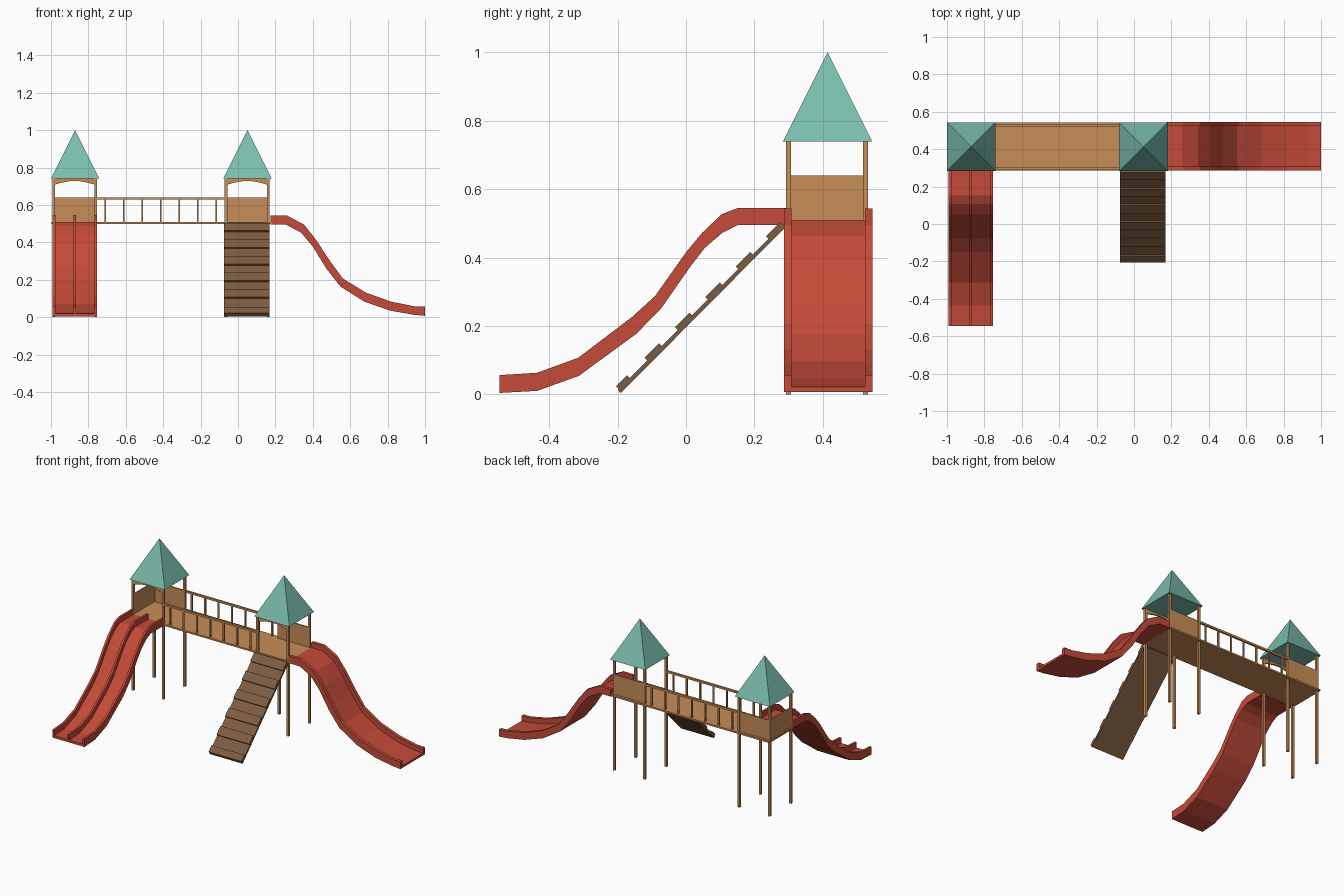
import bpy, bmesh, math
from mathutils import Matrix, Vector

if "Cube" in bpy.data.objects:
    bpy.data.objects.remove(bpy.data.objects["Cube"])


def material(name, col):
    m = bpy.data.materials.new(name)
    m.diffuse_color = (*col, 1)
    m.use_nodes = True
    m.node_tree.nodes["Principled BSDF"].inputs["Base Color"].default_value = m.diffuse_color
    return m


WOOD = material("light wood", (0.578, 0.27, 0.098))
DARK = material("dark wood", (0.205, 0.107, 0.05))
RED = material("slide red", (0.558, 0.07, 0.04))
GREEN = material("roof green", (0.195, 0.515, 0.423))


def finish(name, bm, mat):
    bmesh.ops.recalc_face_normals(bm, faces=bm.faces)
    me = bpy.data.meshes.new(name)
    bm.to_mesh(me)
    bm.free()
    me.materials.append(mat)
    ob = bpy.data.objects.new(name, me)
    bpy.context.collection.objects.link(ob)
    return ob


def box(name, lo, hi, mat):
    bm = bmesh.new()
    lo, hi = Vector(lo), Vector(hi)
    bmesh.ops.create_cube(bm, size=1, matrix=Matrix.Translation((lo + hi) / 2)
                          @ Matrix.Diagonal((*(hi - lo), 1)))
    return finish(name, bm, mat)


def strip(name, upper, lower, a, b, axis, mat):
    """Solid between two (run, z) lines, from a to b across. axis = run direction."""
    bm = bmesh.new()
    rings = []
    for (u, uz), (l, lz) in zip(upper, lower):
        pts = [(u, a, uz), (u, b, uz), (l, b, lz), (l, a, lz)]
        rings.append([bm.verts.new(p if axis == 'x' else (p[1], p[0], p[2])) for p in pts])
    for r, s in zip(rings, rings[1:]):
        for i in range(4):
            j = (i + 1) % 4
            bm.faces.new((r[i], r[j], s[j], s[i]))
    bm.faces.new(rings[0])
    bm.faces.new(rings[-1])
    return finish(name, bm, mat)


def slide(name, upper, lower, a, b, wall, axis, divider=None):
    floor = [(l[0] + (u[0] - l[0]) * .3, l[1] + (u[1] - l[1]) * .3)
             for u, l in zip(upper, lower)]
    strip(name + "_floor", floor, lower, a + wall, b - wall, axis, RED)
    strip(name + "_wall_1", upper, lower, a, a + wall, axis, RED)
    strip(name + "_wall_2", upper, lower, b - wall, b, axis, RED)
    if divider is not None:
        strip(name + "_divider", upper, floor, divider - .007, divider + .007, axis, RED)


Y0, Y1, YC = .292, .532, .414

# towers: posts, pyramid roof, back panel and arched front board
for side, cx in (("left", -.873), ("right", .049)):
    x0, x1 = cx - .12, cx + .12
    for i, px in enumerate((x0, x1 - .015)):
        for j, py in enumerate((Y0, Y1 - .015)):
            box(f"{side}_tower_post_{i}{j}", (px, py, 0), (px + .015, py + .015, .742), WOOD)
    bm = bmesh.new()
    bmesh.ops.create_cone(bm, cap_ends=True, segments=4, radius1=.13 * math.sqrt(2), radius2=0,
                          depth=.26, matrix=Matrix.Translation((cx + .002, YC, .87))
                          @ Matrix.Rotation(math.pi / 4, 4, 'Z'))
    finish(f"{side}_tower_roof", bm, GREEN)
    box(f"{side}_tower_back_panel", (x0 + .01, Y1 - .013, .5), (x1 - .01, Y1 - .003, .64), WOOD)
    n = 8
    xs = [x0 + .012 + (x1 - x0 - .024) * i / n for i in range(n + 1)]
    arch = [(x, .708 + .02 * math.sin(math.pi * i / n)) for i, x in enumerate(xs)]
    strip(f"{side}_tower_arch", [(x, .741) for x in xs], arch, Y0 + .003, Y0 + .013, 'x', WOOD)
box("left_tower_side_panel", (-.99, Y0 + .01, .5), (-.98, Y1 - .01, .64), WOOD)

# deck running through both towers and the bridge
box("deck", (-.998, .286, .497), (.18, .544, .508), WOOD)

# bridge railings
for side, y in (("front", .292), ("back", .52)):
    box(f"{side}_rail", (-.758, y, .628), (-.068, y + .013, .641), WOOD)
    for i in range(7):
        x = -.71 + i * .099
        box(f"{side}_baluster_{i}", (x - .005, y + .002, .5), (x + .005, y + .011, .63), WOOD)

# single slide on the right
up = [(.175, .543), (.262, .543), (.353, .495), (.417, .414), (.487, .307),
      (.561, .206), (.684, .131), (.818, .083), (.941, .058), (1, .056)]
low = [(.175, .495), (.255, .495), (.337, .452), (.400, .377), (.472, .26),
       (.548, .163), (.675, .083), (.813, .035), (.937, .013), (1, .007)]
slide("single_slide", up, low, .286, .545, .022, 'x')

# double slide at the front left
up = [(.292, .545), (.152, .545), (.105, .527), (.047, .472), (.002, .418),
      (-.09, .288), (-.158, .226), (-.315, .107), (-.435, .063), (-.546, .056)]
low = [(.292, .495), (.152, .495), (.106, .472), (.055, .428), (.016, .378),
       (-.072, .252), (-.145, .177), (-.313, .054), (-.435, .01), (-.546, .004)]
slide("double_slide", up, low, -.991, -.753, .014, 'y', divider=-.873)

# climbing ramp: sloped board with raised treads
X0, X1 = -.074, .168
strip("ramp_board", [(.285, .499), (-.199, .013)], [(.291, .489), (-.191, .003)], X0, X1, 'y', DARK)
for i in range(6):
    y = .263 - i * .0888
    rot = Matrix.Rotation(math.radians(45), 4, 'X')
    bm = bmesh.new()
    bmesh.ops.create_cube(bm, size=1, matrix=Matrix.Translation(((X0 + X1) / 2, y, y + .2126))
                          @ rot @ Matrix.Diagonal((X1 - X0, .06 if i < 5 else .045, .022, 1)))
    finish(f"ramp_tread_{i}", bm, DARK)
